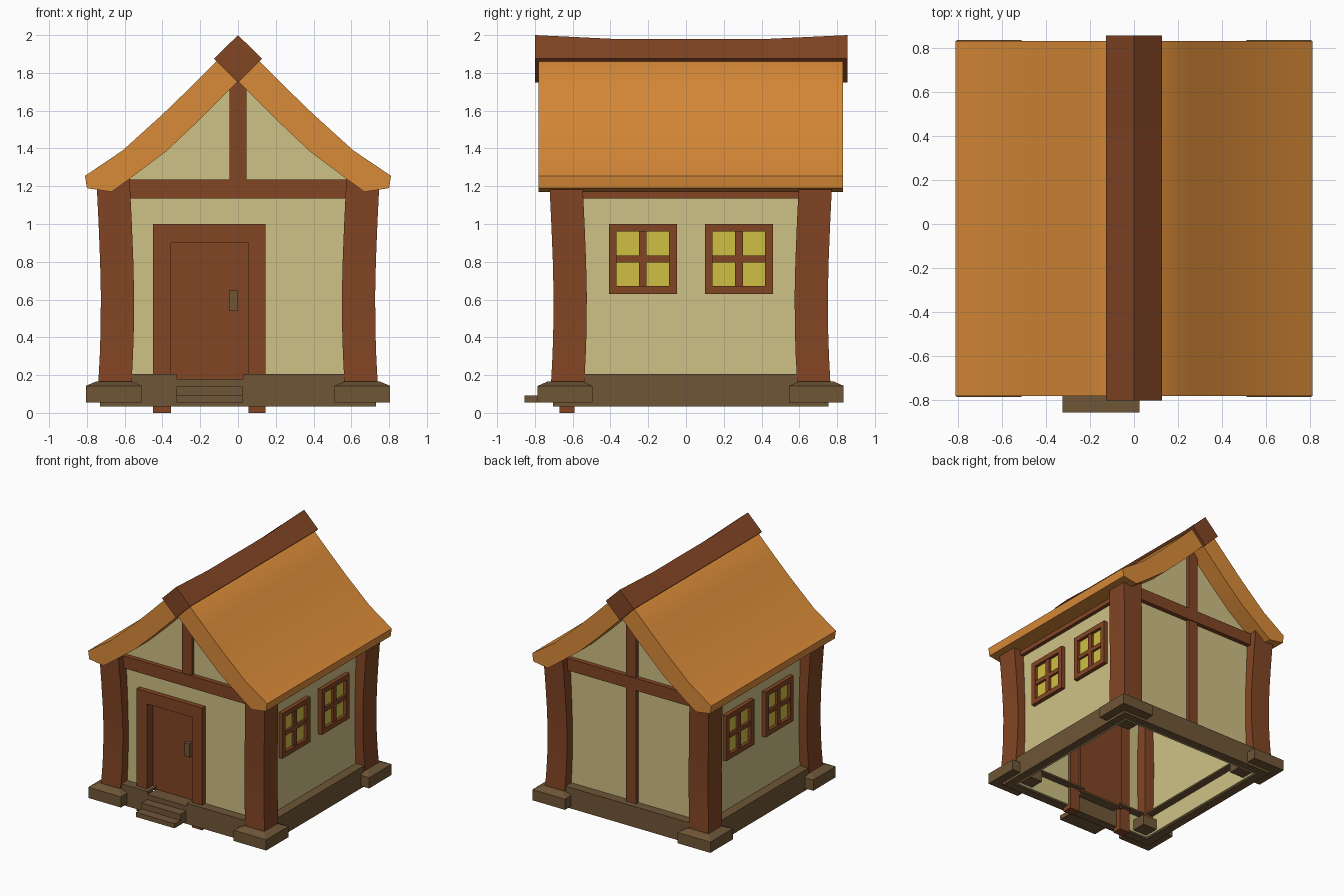
import bpy, bmesh, math

if "Cube" in bpy.data.objects:
    bpy.data.objects.remove(bpy.data.objects["Cube"])

CY = 0.025  # the house is centred slightly behind the origin; the step fills the front


def material(name, rgb):
    lin = [(c / 255 / 12.92) if c < 10.3 else ((c / 255 + 0.055) / 1.055) ** 2.4 for c in rgb]
    m = bpy.data.materials.new(name)
    m.diffuse_color = (*lin, 1)
    m.use_nodes = True
    m.node_tree.nodes["Principled BSDF"].inputs["Base Color"].default_value = m.diffuse_color
    return m


PLASTER = material("plaster", (207, 193, 133))
TIMBER = material("timber", (130, 69, 36))
ROOF = material("roof_orange", (218, 139, 56))
STONE = material("stone_brown", (111, 86, 55))
GLASS = material("window_yellow", (208, 191, 66))


def build(name, mat, lofts, smooth=False):
    """Each loft is a list of equal-length vertex rings, joined and capped."""
    bm = bmesh.new()
    for rings in lofts:
        vs = [[bm.verts.new((x, y + CY, z)) for x, y, z in r] for r in rings]
        n = len(vs[0])
        for a, b in zip(vs, vs[1:]):
            for i in range(n):
                j = (i + 1) % n
                bm.faces.new((a[i], a[j], b[j], b[i]))
        bm.faces.new(vs[0])
        bm.faces.new(vs[-1])
    bmesh.ops.recalc_face_normals(bm, faces=bm.faces[:])
    me = bpy.data.meshes.new(name)
    bm.to_mesh(me)
    bm.free()
    me.materials.append(mat)
    if smooth:
        me.shade_smooth()
        me.set_sharp_from_angle(angle=math.radians(30))
    ob = bpy.data.objects.new(name, me)
    bpy.context.collection.objects.link(ob)
    return ob


def rect(x0, x1, y0, y1, z):
    return [(x0, y0, z), (x1, y0, z), (x1, y1, z), (x0, y1, z)]


def box(x0, x1, y0, y1, z0, z1):
    return [rect(x0, x1, y0, y1, z0), rect(x0, x1, y0, y1, z1)]


def extrude_y(pts, y0, y1):
    return [[(x, y, z) for x, z in pts] for y in (y0, y1)]


def sym(half):
    """Mirror a right-hand xz outline that starts on the centre line."""
    return half + [(-x, z) for x, z in reversed(half) if x > 0]


# Roof: one swept profile with flared eaves
top = [(0.0, 1.9), (0.11, 1.865), (0.25, 1.725), (0.40, 1.58), (0.61, 1.39), (0.81, 1.255)]
under = [(0.80, 1.19), (0.67, 1.17), (0.58, 1.235), (0.38, 1.385), (0.2, 1.555), (0.0, 1.755)]
right = top + under
left = [(-x, z) for x, z in reversed(right[1:-1])]
build("roof", ROOF, [extrude_y(right + left, -0.805, 0.805)], True)

# Ridge beam: diamond section with a sagging top
build("ridge_beam", TIMBER, [[
    [(0, y, 2.0 - d), (0.127, y, 1.875), (0, y, 1.748), (-0.127, y, 1.875)]
    for y, d in ((-0.825, 0), (-0.41, 0.02), (0.41, 0.02), (0.83, 0))]])

# Walls: thin sheets, with a doorway in the front one
gable = [(0.655, 1.24), (0.4, 1.47), (0, 1.82), (-0.4, 1.47), (-0.655, 1.24)]
foot = [(-0.655, 0.04), (0.655, 0.04)]
door_foot = [(-0.655, 0.04), (-0.40, 0.04), (-0.40, 0.95), (0.10, 0.95), (0.10, 0.04), (0.655, 0.04)]
build("front_wall", PLASTER, [extrude_y(door_foot + gable, -0.655, -0.64)])
build("back_wall", PLASTER, [extrude_y(foot + gable, 0.64, 0.655)])
for side, s in (("right", 1), ("left", -1)):
    build(side + "_wall", PLASTER, [box(s * 0.64, s * 0.655, -0.64, 0.64, 0.04, 1.24)])

# Foundation: hollow ring with an inner ledge, lowered at the doorway
ring = []
for s in (1, -1):
    ring += [box(s * 0.66, s * 0.73, -0.73, 0.73, 0.035, 0.205),
             box(s * 0.58, s * 0.66, -0.66, 0.66, 0.19, 0.205)]
ring += [box(-0.66, 0.66, 0.66, 0.73, 0.035, 0.205),
         box(-0.58, 0.58, 0.58, 0.66, 0.19, 0.205)]
for x0, x1, h in ((-0.66, -0.325, 0.205), (-0.325, 0.03, 0.18), (0.03, 0.66, 0.205)):
    ring += [box(x0, x1, -0.73, -0.66, 0.035, h),
             box(max(x0, -0.58), min(x1, 0.58), -0.66, -0.58, h - 0.015, h)]
build("foundation", STONE, ring)

# Door steps
build("door_steps", STONE, [box(-0.325, 0.025, -0.88, -0.73, 0.055, 0.092),
                            box(-0.325, 0.025, -0.805, -0.73, 0.092, 0.14)])

# Corner posts bowed inwards, standing on bevelled stone blocks
bow = [(0.15, 0.652), (0.30, 0.644), (0.42, 0.640), (0.62, 0.638),
       (0.80, 0.642), (1.0, 0.650), (1.25, 0.662)]
w = 0.088
for sx, nx in ((1, "right"), (-1, "left")):
    for sy, ny in ((-1, "front"), (1, "back")):
        build(f"{ny}_{nx}_post", TIMBER, [[
            rect(sx * c - w, sx * c + w, sy * c - w, sy * c + w, z) for z, c in bow]], True)
        build(f"{ny}_{nx}_post_block", STONE, [[
            rect(sx * (0.51 + i), sx * (0.805 - i), sy * (0.52 + i), sy * (0.81 - i), z)
            for z, i in ((0.055, 0), (0.143, 0), (0.167, 0.055))]])

# Horizontal beams on all four sides
for s, ny, nx in ((-1, "front", "left"), (1, "back", "right")):
    build(ny + "_beam", TIMBER, [box(-0.6, 0.6, s * 0.65, s * 0.692, 1.135, 1.235)])
    build(nx + "_beam", TIMBER, [box(s * 0.65, s * 0.685, -0.6, 0.6, 1.135, 1.22)])

# Upright timbers under the ridge
build("front_king_post", TIMBER, [box(-0.045, 0.045, -0.685, -0.65, 1.23, 1.79)])
build("back_king_post", TIMBER, [box(-0.045, 0.045, 0.65, 0.685, 0.2, 1.79)])

# Door, frame and handle
build("door_frame", TIMBER, [box(-0.45, -0.355, -0.695, -0.615, 0, 1.0),
                             box(0.055, 0.145, -0.695, -0.615, 0, 1.0),
                             box(-0.355, 0.055, -0.695, -0.615, 0.90, 1.0)])
build("door", TIMBER, [box(-0.36, 0.06, -0.617, -0.595, 0.17, 0.905)])
build("door_handle", STONE, [box(-0.047, 0, -0.65, -0.615, 0.54, 0.65)])

# Windows: two on each side
for s, side in ((1, "right"), (-1, "left")):
    for yc, pos in ((-0.2535, "front"), (0.2555, "back")):
        a, b, f, x = yc - 0.18, yc + 0.18, 0.041, s * 0.65
        o, m = s * 0.688, s * 0.680
        build(f"{side}_{pos}_window_frame", TIMBER, [
            box(x, o, a, a + f, 0.63, 1.0), box(x, o, b - f, b, 0.63, 1.0),
            box(x, o, a + f, b - f, 0.63, 0.63 + f), box(x, o, a + f, b - f, 1.0 - f, 1.0),
            box(x, m, yc - 0.02, yc + 0.02, 0.67, 0.96),
            box(x, m, a + f, b - f, 0.797, 0.833)])
        build(f"{side}_{pos}_window_glass", GLASS, [
            box(s * 0.654, s * 0.662, a + 0.02, b - 0.02, 0.65, 0.98)])
